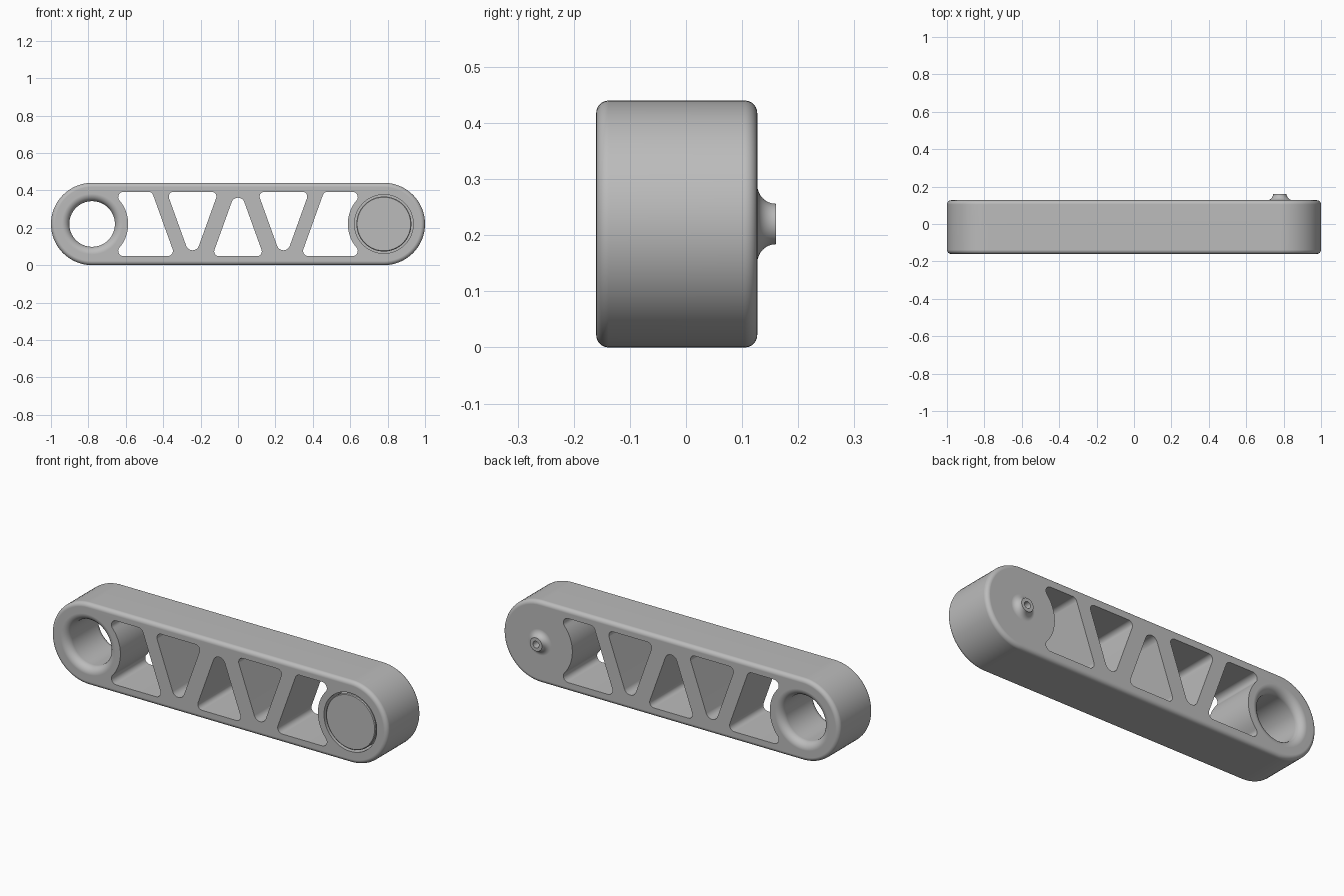
import bpy, bmesh
from math import sin, cos, atan, atan2, sqrt, pi, radians

if "Cube" in bpy.data.objects:
    bpy.data.objects.remove(bpy.data.objects["Cube"], do_unlink=True)

FRONT, BACK = -0.16, 0.127      # faces of the arm
R, END = 0.22, 0.78             # end radius, distance of end centres
MID = R                         # height of the centre line
HALF = 0.172                    # half height of the windows
SLOPE = 0.36                    # lean of the struts
T = atan(SLOPE)

grey = bpy.data.materials.new("grey plastic")
grey.use_nodes = True
grey.diffuse_color = (0.5, 0.5, 0.5, 1)
grey.node_tree.nodes["Principled BSDF"].inputs["Base Color"].default_value = (0.5, 0.5, 0.5, 1)


def arc(cx, cz, r, a0, a1, n):
    """Points of an arc around (cx, MID + cz)."""
    return [(cx + r * cos(a0 + (a1 - a0) * i / n),
             MID + cz + r * sin(a0 + (a1 - a0) * i / n)) for i in range(n + 1)]


def loft(name, rings):
    """Capped solid through (y, outline) rings."""
    bm = bmesh.new()
    loops = [[bm.verts.new((x, y, z)) for x, z in pts] for y, pts in rings]
    for a, b in zip(loops, loops[1:]):
        for i in range(len(a)):
            j = (i + 1) % len(a)
            bm.faces.new((a[i], a[j], b[j], b[i]))
    bm.faces.new(loops[0])
    bm.faces.new(loops[-1])
    bmesh.ops.recalc_face_normals(bm, faces=bm.faces)
    mesh = bpy.data.meshes.new(name)
    bm.to_mesh(mesh)
    bm.free()
    mesh.materials.append(grey)
    obj = bpy.data.objects.new(name, mesh)
    bpy.context.collection.objects.link(obj)
    return obj


def lathe(name, cx, profile, n=64):
    """Solid of revolution along y from (y, radius) pairs."""
    return loft(name, [(y, arc(cx, 0, r, 0, 2 * pi, n)[:-1]) for y, r in profile])


def combine(target, tool, operation):
    mod = target.modifiers.new(operation.lower(), "BOOLEAN")
    mod.operation, mod.solver, mod.object = operation, "EXACT", tool
    bpy.context.view_layer.objects.active = target
    bpy.ops.object.modifier_apply(modifier=mod.name)
    bpy.data.objects.remove(tool, do_unlink=True)


def finish(obj):
    bpy.ops.object.select_all(action="DESELECT")
    obj.select_set(True)
    bpy.context.view_layer.objects.active = obj
    bpy.ops.object.shade_smooth_by_angle(angle=radians(30))
    obj.modifiers.new("clean shading", "WEIGHTED_NORMAL").keep_sharp = True


def rounding(r, f, steps=6):
    """(y, radius) pairs of a solid whose two rims are rounded by f."""
    front = [(FRONT + f * (1 - sin(a)), r - f * (1 - cos(a)))
             for a in (pi / 2 * (1 - i / steps) for i in range(steps + 1))]
    return front + [(FRONT + BACK - y, q) for y, q in reversed(front)]


def stadium(r):
    return arc(END, 0, r, -pi / 2, pi / 2, 32) + arc(-END, 0, r, pi / 2, 1.5 * pi, 32)


def half_width(z):
    """Half width of a triangular window at height z over the centre line."""
    return 0.13 + (z - 0.15) * SLOPE


def triangle(cx, up):
    """Rounded triangle; up = 1 points up, -1 points down."""
    f, tip = 0.025, 0.036
    z = HALF - f
    x = half_width(z) - f / cos(T)
    tip_z = (tip / cos(T) - 0.13) / SLOPE + 0.15
    pts = (arc(x, z, f, -T, pi / 2, 8) + arc(-x, z, f, pi / 2, pi + T, 8)
           + arc(0, tip_z, tip, pi + T, 2 * pi - T, 8))
    return [(cx + px, MID - up * (pz - MID)) for px, pz in pts]


def end_window(side):
    """Window between a strut and the round hub at one end."""
    f, hub = 0.028, 0.193
    z = HALF - f
    dx = sqrt((hub + f) ** 2 - z ** 2)
    a = atan2(z, dx)
    cx = -END + dx

    def strut(h):               # inner side of the slanted strut
        return -0.452 - (h - 0.15) * SLOPE - f / cos(T)
    pts = (arc(strut(z), z, f, T, pi / 2, 8)
           + arc(cx, z, f, pi / 2, pi + a, 10)
           + arc(-END, 0, hub, a, -a, 24)[1:-1]
           + arc(cx, -z, f, pi - a, 1.5 * pi, 10)
           + arc(strut(-z), -z, f, -pi / 2, T, 8))
    return [(-side * x, z) for x, z in pts]


# Arm with rounded rims
arm = loft("link_arm", [(y, stadium(r)) for y, r in rounding(R, 0.022)])

# Flared boss on the back
flare = [(BACK + 0.033 * (1 - cos(a)), 0.07 - 0.034 * sin(a))
         for a in (pi / 2 * i / 8 for i in range(9))]
combine(arm, lathe("boss", END, [(0.1, 0.07)] + flare, 48), "UNION")
combine(arm, lathe("boss_bore", END, [(0.07, 0.018), (0.2, 0.018)], 32), "DIFFERENCE")

# Truss windows
outlines = [triangle(-0.243, -1), triangle(0, 1), triangle(0.243, -1),
            end_window(-1), end_window(1)]
for outline in outlines:
    combine(arm, loft("window", [(-0.3, outline), (0.3, outline)]), "DIFFERENCE")

# Open eye with a wide rounded rim on both faces
bore, lip = 0.122, 0.04
eye = [(y, 2 * bore + lip - (r + lip)) for y, r in rounding(bore, lip)]
eye = [(-0.3, bore + lip)] + eye + [(0.3, bore + lip)]
combine(arm, lathe("eye", -END, eye), "DIFFERENCE")

# Socket on the front
combine(arm, lathe("socket", END, [(-0.3, 0.157), (0.04, 0.157)]), "DIFFERENCE")
finish(arm)

# Plug sitting in the socket, leaving a thin groove
plug = lathe("socket_plug", END, [(FRONT + 0.002, 0.143), (FRONT + 0.006, 0.147), (0.045, 0.147)])
finish(plug)
